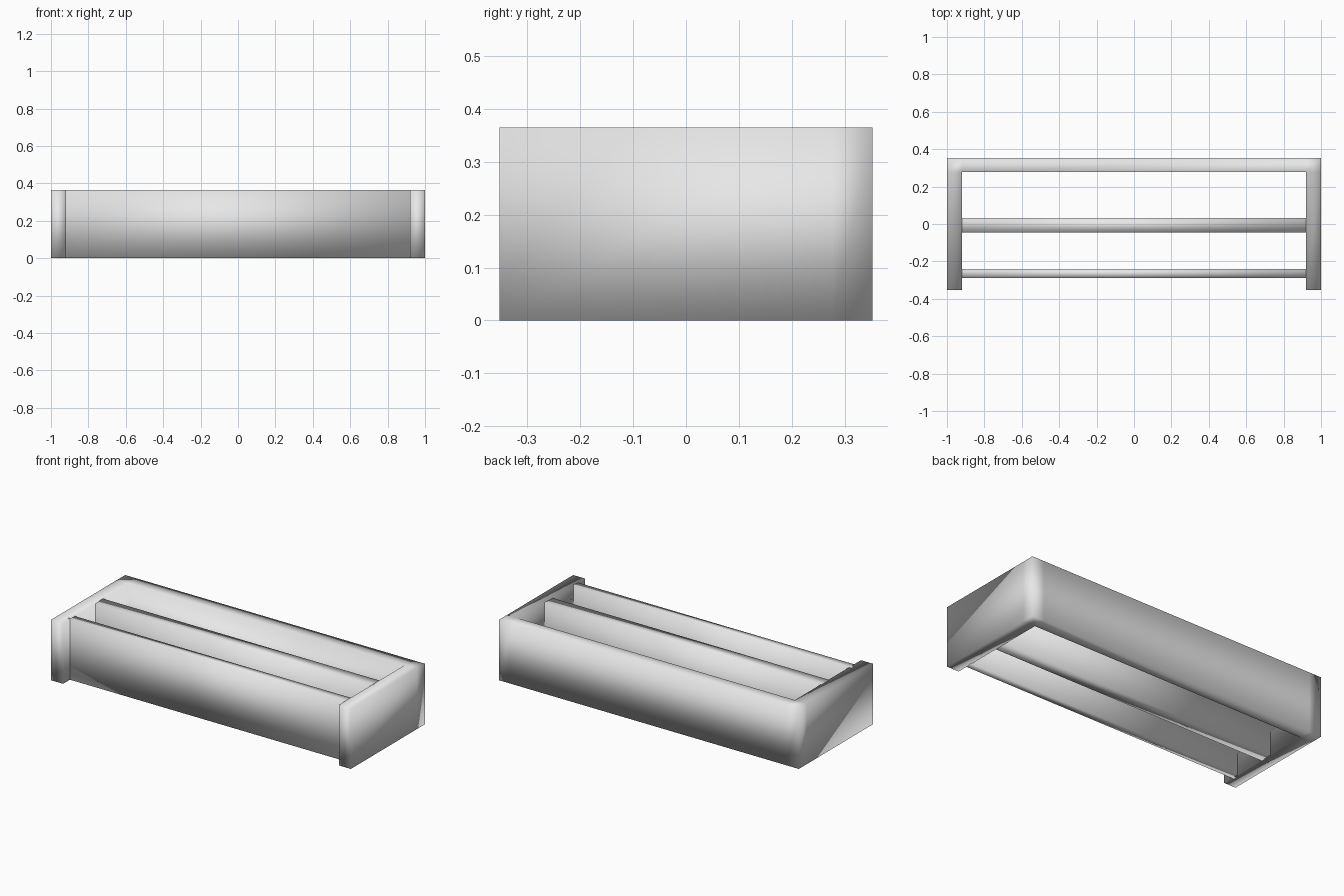
import bpy
import bmesh

cube = bpy.data.objects.get("Cube")
if cube:
    bpy.data.objects.remove(cube, do_unlink=True)

HEIGHT = 0.365

grey = bpy.data.materials.new("light_grey")
grey.use_nodes = True
grey.diffuse_color = (0.8, 0.8, 0.8, 1)
grey.node_tree.nodes["Principled BSDF"].inputs["Base Color"].default_value = (0.8, 0.8, 0.8, 1)


def raised_plan(name, cells):
    """Raise touching rectangles (x0, x1, y0, y1) into one solid with soft shading."""
    bm = bmesh.new()
    for x0, x1, y0, y1 in cells:
        corners = ((x0, y0), (x1, y0), (x1, y1), (x0, y1))
        bm.faces.new([bm.verts.new((x, y, 0)) for x, y in corners])
    bmesh.ops.remove_doubles(bm, verts=bm.verts[:], dist=0.0001)
    result = bmesh.ops.extrude_face_region(bm, geom=bm.faces[:], use_keep_orig=True)
    top = [v for v in result["geom"] if isinstance(v, bmesh.types.BMVert)]
    bmesh.ops.translate(bm, verts=top, vec=(0, 0, HEIGHT))
    bmesh.ops.recalc_face_normals(bm, faces=bm.faces[:])
    for face in bm.faces:
        face.smooth = True
    mesh = bpy.data.meshes.new(name)
    bm.to_mesh(mesh)
    bm.free()
    mesh.materials.append(grey)
    obj = bpy.data.objects.new(name, mesh)
    bpy.context.collection.objects.link(obj)
    return obj


# Outer frame: two side walls joined to the back wall
INNER, FRONT, BACK_IN, BACK = 0.92, -0.353, 0.277, 0.353
raised_plan("outer_frame", [
    (-1, -INNER, FRONT, BACK_IN),
    (INNER, 1, FRONT, BACK_IN),
    (-1, -INNER, BACK_IN, BACK),
    (-INNER, INNER, BACK_IN, BACK),
    (INNER, 1, BACK_IN, BACK),
])

# Boards running between the side walls
raised_plan("middle_board", [(-0.925, 0.925, -0.045, 0.033)])
raised_plan("front_board", [(-0.935, 0.925, -0.288, -0.24)])
